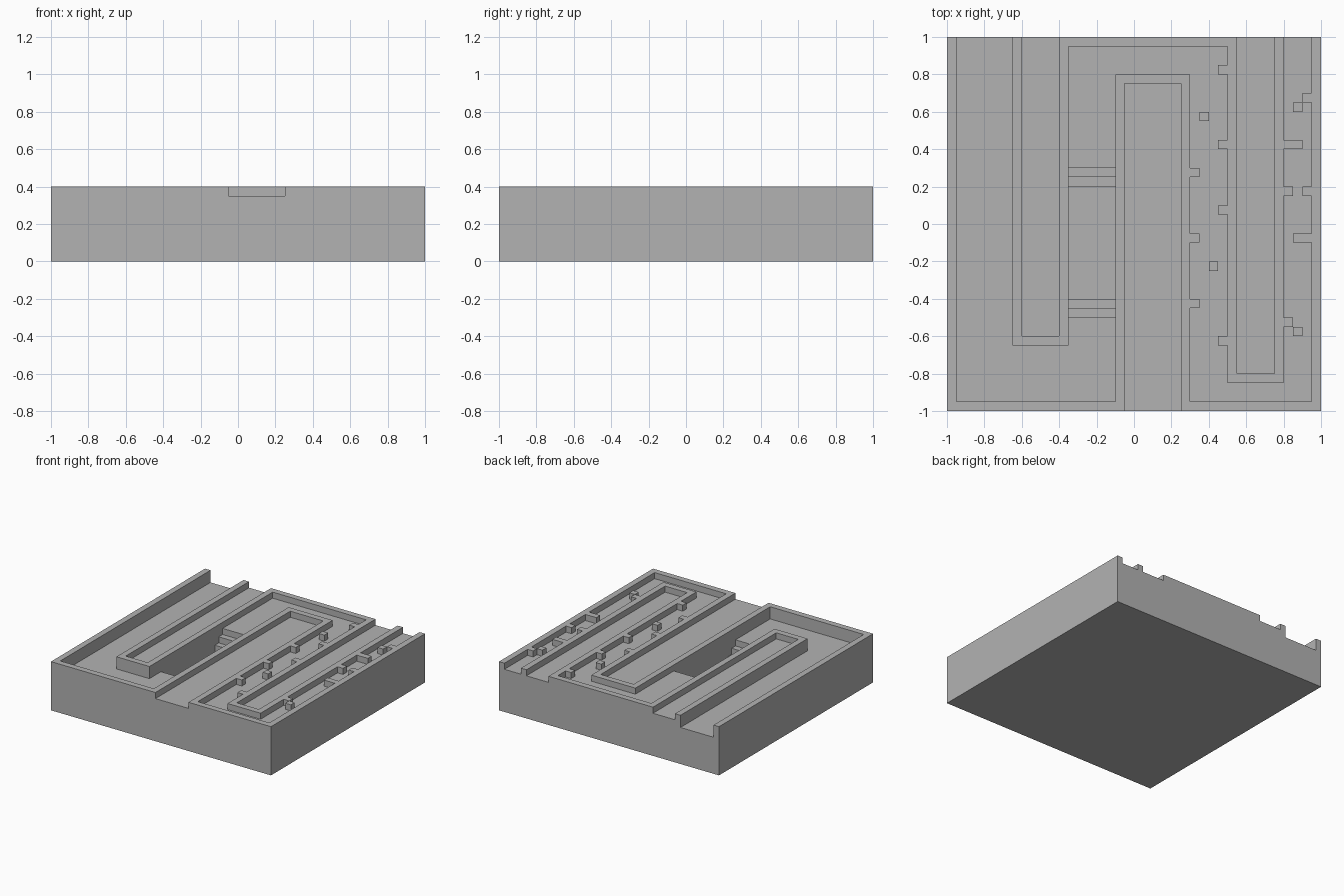
import bpy
import bmesh
from mathutils import Vector

old = bpy.data.objects.get("Cube")
if old:
    bpy.data.objects.remove(old, do_unlink=True)

TOP, SHALLOW, DEEP, PIT = 0.4, 0.35, 0.3, 0.15
STEP = 0.05      # stair tread, riser and wall thickness
OVER = 0.1       # how far cutters reach past the slab

stone = bpy.data.materials.new("stone_grey")
stone.use_nodes = True
stone.diffuse_color = (0.45, 0.45, 0.45, 1)
bsdf = stone.node_tree.nodes["Principled BSDF"]
bsdf.inputs["Base Color"].default_value = stone.diffuse_color
bsdf.inputs["Roughness"].default_value = 0.9


def finish(name, bm):
    bmesh.ops.recalc_face_normals(bm, faces=bm.faces)
    mesh = bpy.data.meshes.new(name)
    bm.to_mesh(mesh)
    bm.free()
    mesh.materials.append(stone)
    obj = bpy.data.objects.new(name, mesh)
    bpy.context.collection.objects.link(obj)
    return obj


def extrude(bm, points, direction):
    """Turn a closed outline into a prism."""
    face = bm.faces.new([bm.verts.new(p) for p in points])
    new = bmesh.ops.extrude_face_region(bm, geom=[face], use_keep_orig=True)["geom"]
    moved = [g for g in new if isinstance(g, bmesh.types.BMVert)]
    bmesh.ops.translate(bm, verts=moved, vec=Vector(direction))


def plan_prism(bm, outline, low, high):
    extrude(bm, [(x, y, low) for x, y in outline], (0, 0, high - low))


def rect(x0, x1, y0, y1):
    return [(x0, y0), (x1, y0), (x1, y1), (x0, y1)]


def carve(target, name, bm):
    """Cut a shape out of the target and discard the cutter."""
    cutter = finish(name, bm)
    cutter.hide_render = True
    mod = target.modifiers.new(name, "BOOLEAN")
    mod.operation = "DIFFERENCE"
    mod.solver = "EXACT"
    mod.object = cutter
    bpy.context.view_layer.update()
    graph = bpy.context.evaluated_depsgraph_get()
    result = bpy.data.meshes.new_from_object(target.evaluated_get(graph))
    target.modifiers.clear()
    target.data = result
    bpy.data.objects.remove(cutter, do_unlink=True)


# Solid slab
bm = bmesh.new()
plan_prism(bm, rect(-1, 1, -1, 1), 0, TOP)
slab = finish("maze_slab", bm)

# Straight channels between the double walls
END = 1 + OVER
for name, area in (("left_channel", rect(-0.6, -0.4, -0.6, END)),
                   ("middle_channel", rect(-0.05, 0.25, -END, 0.75)),
                   ("right_channel", rect(0.55, 0.75, -0.8, END))):
    bm = bmesh.new()
    plan_prism(bm, area, SHALLOW, TOP + OVER)
    carve(slab, name, bm)

# Deep corridor, entering at the back and turning up to the stairs
bm = bmesh.new()
plan_prism(bm, [(-0.95, END), (-0.95, -0.95), (-0.1, -0.95), (-0.1, -0.5),
                (-0.35, -0.5), (-0.35, -0.65), (-0.65, -0.65), (-0.65, END)],
           DEEP, TOP + OVER)
carve(slab, "deep_corridor", bm)

# Shallow corridor, winding from the stairs to the back exit
bm = bmesh.new()
plan_prism(bm, [(-0.35, 0.3), (-0.35, 0.95), (0.5, 0.95), (0.5, -0.85),
                (0.8, -0.85), (0.8, END), (0.95, END), (0.95, -0.95),
                (0.3, -0.95), (0.3, 0.8), (-0.1, 0.8), (-0.1, 0.3)],
           SHALLOW, TOP + OVER)
carve(slab, "shallow_corridor", bm)

# Sunken pit with a stair at each end, as a side profile
profile = [(-0.5, TOP + OVER)]
for i in range(2):
    z = DEEP - STEP * (i + 1)
    profile += [(-0.5 + STEP * i, z), (-0.5 + STEP * (i + 1), z)]
profile += [(-0.4, PIT), (0.2, PIT)]
for i in range(2):
    z = SHALLOW - STEP * (2 - i)
    profile += [(0.2 + STEP * i, z), (0.2 + STEP * (i + 1), z)]
profile.append((0.3, TOP + OVER))
bm = bmesh.new()
extrude(bm, [(-0.35, y, z) for y, z in profile], (0.25, 0, 0))
carve(slab, "stair_pit", bm)


def blocks(name, spots):
    """Small blocks on the corridor floor, level with the wall tops."""
    bm = bmesh.new()
    for x, y, width in spots:
        plan_prism(bm, rect(x, x + width, y, y + STEP), SHALLOW, TOP)
    finish(name, bm)


# Blocks standing out from the walls
blocks("inner_wall_blocks", [(0.3, y, STEP) for y in (0.25, -0.1, -0.45)])
blocks("outer_wall_blocks", [(0.45, y, STEP) for y in (0.8, 0.4, 0.05, -0.65)])
blocks("exit_wall_blocks", [(0.9, 0.65, STEP), (0.8, 0.4, 2 * STEP),
                            (0.8, 0.15, STEP), (0.9, 0.15, STEP),
                            (0.85, -0.1, 2 * STEP), (0.8, -0.55, STEP)])
# Blocks standing free
blocks("loose_blocks", [(0.35, 0.55, STEP), (0.4, -0.25, STEP),
                        (0.85, 0.6, STEP), (0.85, -0.6, STEP)])
